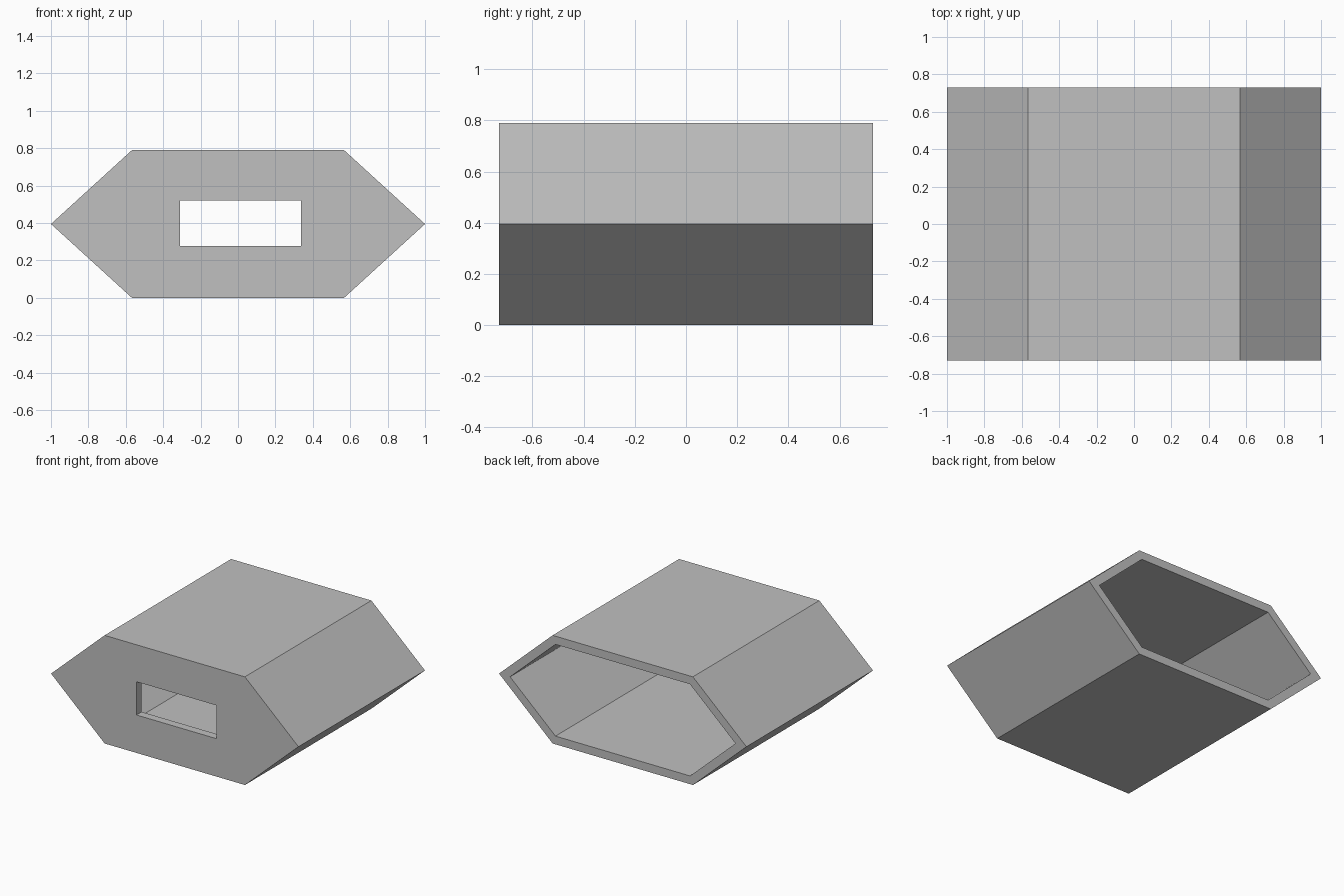
import bpy

cube = bpy.data.objects.get("Cube")
if cube:
    bpy.data.objects.remove(cube, do_unlink=True)

HALF_W, HALF_TOP, HALF_H, HALF_D = 1.0, 0.567, 0.395, 0.73
WALL = 0.06

grey = bpy.data.materials.new("silver grey")
grey.use_nodes = True
colour = (0.527, 0.527, 0.527, 1)
grey.diffuse_color = colour
grey.node_tree.nodes["Principled BSDF"].inputs["Base Color"].default_value = colour


def prism(name, profile, y0, y1):
    """Extrude an x-z profile along y."""
    n = len(profile)
    verts = [(x, y, z) for y in (y0, y1) for x, z in profile]
    faces = [tuple(range(n)), tuple(reversed(range(n, 2 * n)))]
    faces += [(i, i + n, (i + 1) % n + n, (i + 1) % n) for i in range(n)]
    mesh = bpy.data.meshes.new(name)
    mesh.from_pydata(verts, [], faces)
    mesh.materials.append(grey)
    obj = bpy.data.objects.new(name, mesh)
    bpy.context.collection.objects.link(obj)
    return obj


def hexagon(offset):
    """Six-sided outline, moved inward by an even wall thickness."""
    run = HALF_W - HALF_TOP
    slope = (run ** 2 + HALF_H ** 2) ** 0.5
    w = HALF_W - offset * slope / HALF_H
    h = HALF_H - offset
    t = w - run * h / HALF_H
    points = [(-w, 0), (-t, -h), (t, -h), (w, 0), (t, h), (-t, h)]
    return [(x, z + HALF_H) for x, z in points]


def cut(target, cutter):
    mod = target.modifiers.new("cut", "BOOLEAN")
    mod.operation = "DIFFERENCE"
    mod.solver = "EXACT"
    mod.object = cutter
    cutter.hide_render = True
    bpy.context.view_layer.objects.active = target
    bpy.ops.object.modifier_apply(modifier=mod.name)
    bpy.data.objects.remove(cutter, do_unlink=True)


# Hexagonal housing, hollow and open at the back
housing = prism("housing", hexagon(0), -HALF_D, HALF_D)
cut(housing, prism("cavity_cutter", hexagon(WALL), -HALF_D + WALL, HALF_D + 0.2))

# Rectangular slot through the front wall
slot = [(-0.31, 0.277), (0.337, 0.277), (0.337, 0.52), (-0.31, 0.52)]
cut(housing, prism("slot_cutter", slot, -HALF_D - 0.2, -HALF_D + 0.2))
